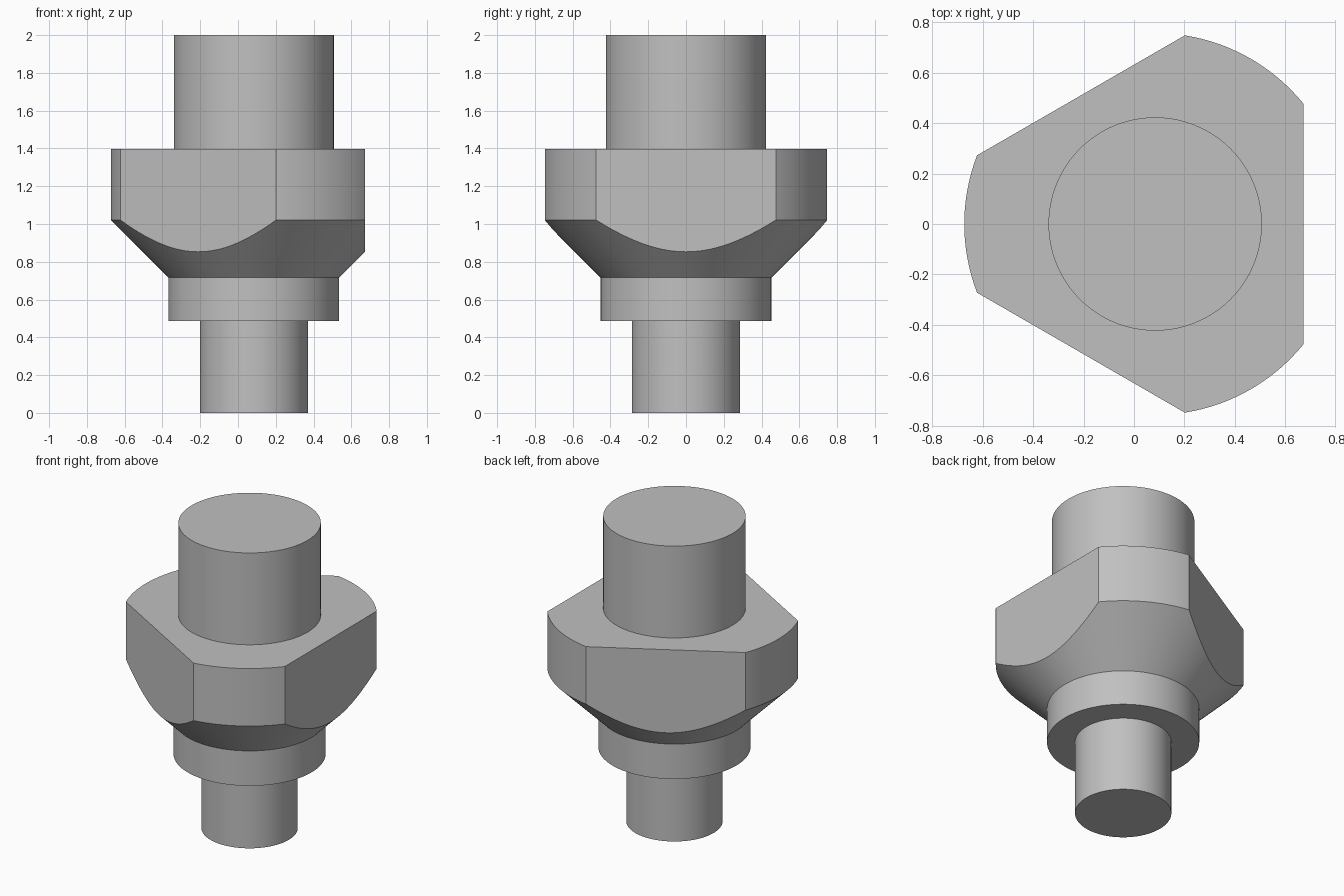
import bpy
import bmesh
from math import cos, sin, radians, pi
from mathutils import Matrix, Vector

cube = bpy.data.objects.get("Cube")
if cube:
    bpy.data.objects.remove(cube, do_unlink=True)

SEGMENTS = 180
NUT_R, FLAT_D = 0.757, 0.589          # round radius and flat distance from the axis
AXIS_X = (NUT_R - FLAT_D) / 2         # centres the lopsided nut on x = 0
SHAFT_R, COLLAR_R, PIN_R = 0.423, 0.452, 0.286
Z_PIN, Z_CONE, Z_NUT, Z_TOP = 0.487, 0.716, 1.398, 2.0

steel = bpy.data.materials.new("plain grey steel")
steel.use_nodes = True
grey = (0.53, 0.53, 0.53, 1)
steel.diffuse_color = grey
steel.node_tree.nodes["Principled BSDF"].inputs["Base Color"].default_value = grey


def turned(name, profile, flats=()):
    """Spin a (radius, height) profile, then mill flats at the given angles."""
    bm = bmesh.new()
    verts = [bm.verts.new((r, 0, z)) for r, z in profile]
    edges = [bm.edges.new(pair) for pair in zip(verts, verts[1:])]
    bmesh.ops.spin(bm, geom=verts + edges, axis=(0, 0, 1), cent=(0, 0, 0),
                   angle=2 * pi, steps=SEGMENTS, use_merge=True)
    bmesh.ops.remove_doubles(bm, verts=bm.verts, dist=0.0001)
    for angle in flats:
        normal = Vector((cos(angle), sin(angle), 0))
        cut = bmesh.ops.bisect_plane(
            bm, geom=bm.verts[:] + bm.edges[:] + bm.faces[:],
            plane_co=normal * FLAT_D, plane_no=normal, clear_outer=True)
        rim = [e for e in cut["geom_cut"] if isinstance(e, bmesh.types.BMEdge)]
        bmesh.ops.edgeloop_fill(bm, edges=rim)
    bmesh.ops.recalc_face_normals(bm, faces=bm.faces)
    # Open shells: make sure the outside faces outward
    widest = max(bm.faces, key=lambda f: f.calc_center_median().xy.length)
    if widest.normal.xy.dot(widest.calc_center_median().xy) < 0:
        bmesh.ops.reverse_faces(bm, faces=bm.faces)
    bmesh.ops.transform(bm, matrix=Matrix.Translation((AXIS_X, 0, 0)), verts=bm.verts)
    mesh = bpy.data.meshes.new(name)
    bm.to_mesh(mesh)
    bm.free()
    mesh.materials.append(steel)
    obj = bpy.data.objects.new(name, mesh)
    bpy.context.collection.objects.link(obj)
    bpy.ops.object.select_all(action="DESELECT")
    obj.select_set(True)
    bpy.context.view_layer.objects.active = obj
    bpy.ops.object.shade_smooth_by_angle(angle=radians(30))
    return obj


# Lower pin with closed bottom
turned("lower_pin", [(0, 0), (PIN_R, 0), (PIN_R, Z_PIN)])

# Collar with its underside ring
turned("collar", [(PIN_R, Z_PIN), (COLLAR_R, Z_PIN), (COLLAR_R, Z_CONE)])

# Conical nut with three milled flats
turned("three_sided_nut",
       [(COLLAR_R, Z_CONE), (NUT_R, Z_CONE + NUT_R - COLLAR_R),
        (NUT_R, Z_NUT), (SHAFT_R, Z_NUT)],
       flats=[radians(a) for a in (0, 120, 240)])

# Upper shaft with closed top
turned("upper_shaft", [(SHAFT_R, Z_NUT), (SHAFT_R, Z_TOP), (0, Z_TOP)])
